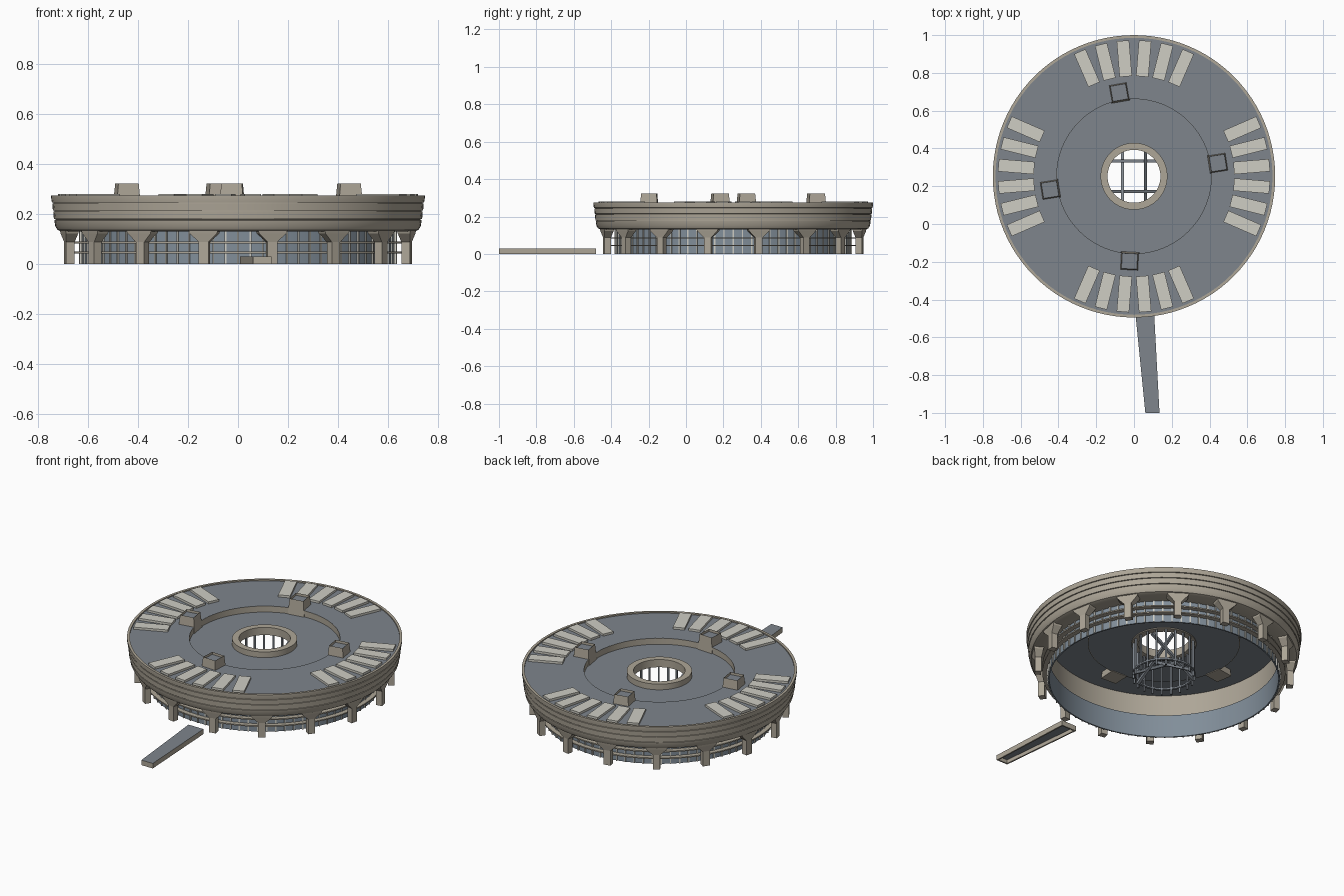
import bpy, bmesh
from math import pi, radians, sin, cos
from mathutils import Matrix, Vector

if "Cube" in bpy.data.objects:
    bpy.data.objects.remove(bpy.data.objects["Cube"])

CENTRE = Vector((0, 0.2525, 0))


def material(name, rgb):
    m = bpy.data.materials.new(name)
    m.use_nodes = True
    m.diffuse_color = (*rgb, 1)
    m.node_tree.nodes["Principled BSDF"].inputs["Base Color"].default_value = (*rgb, 1)
    return m


CONCRETE = material("warm concrete", (0.42, 0.38, 0.31))
SLATE = material("slate grey", (0.21, 0.235, 0.265))
GLASS = material("blue grey glass", (0.22, 0.27, 0.32))
PALE = material("pale panel", (0.62, 0.61, 0.55))


def finish(name, bm, mats, smooth=False, at=CENTRE):
    bmesh.ops.recalc_face_normals(bm, faces=bm.faces)
    mesh = bpy.data.meshes.new(name)
    bm.to_mesh(mesh)
    bm.free()
    ob = bpy.data.objects.new(name, mesh)
    ob.location = at
    bpy.context.collection.objects.link(ob)
    for m in mats:
        mesh.materials.append(m)
    if smooth:
        bpy.ops.object.select_all(action='DESELECT')
        ob.select_set(True)
        bpy.context.view_layer.objects.active = ob
        bpy.ops.object.shade_smooth_by_angle(angle=radians(25))
    return ob


def lathe(name, profile, mat, closed=True, segments=96):
    """Revolve (radius, height) points around the building axis."""
    bm = bmesh.new()
    rings = [[bm.verts.new((r * cos(2 * pi * i / segments), r * sin(2 * pi * i / segments), z))
              for i in range(segments)] for r, z in profile]
    pairs = list(zip(rings, rings[1:])) + ([(rings[-1], rings[0])] if closed else [])
    for a, b in pairs:
        for i in range(segments):
            j = (i + 1) % segments
            bm.faces.new((a[i], a[j], b[j], b[i]))
    return finish(name, bm, [mat], smooth=True)


def frustum(bm, place, z0, size0, z1, size1):
    """Tapered block; sizes are (radial, tangential). Returns its top face."""
    loops = [[bm.verts.new(place @ Vector((sx * s[0] / 2, sy * s[1] / 2, z)))
              for sx, sy in ((-1, -1), (1, -1), (1, 1), (-1, 1))]
             for z, s in ((z0, size0), (z1, size1))]
    a, b = loops
    bm.faces.new(a[::-1])
    for i in range(4):
        j = (i + 1) % 4
        bm.faces.new((a[i], a[j], b[j], b[i]))
    return bm.faces.new(b)


def polar(degrees, radius):
    return Matrix.Rotation(radians(degrees), 4, 'Z') @ Matrix.Translation((radius, 0, 0))


def beam(bm, start, end, width):
    start, end = Vector(start), Vector(end)
    way = end - start
    place = Matrix.Translation(start) @ way.to_track_quat('Z', 'Y').to_matrix().to_4x4()
    frustum(bm, place, 0, (width, width), way.length, (width, width))


# Banded outer wall with a rounded lower edge, shallow grooves and a rim
wall = [(0.63, 0.13), (0.705, 0.13), (0.722, 0.136), (0.731, 0.15)]
for z, r in ((0.175, 0.735), (0.21, 0.739), (0.242, 0.743)):
    wall += [(r, z), (r - 0.004, z + 0.001), (r - 0.004, z + 0.004), (r + 0.002, z + 0.005)]
wall += [(0.7475, 0.262), (0.7475, 0.275), (0.733, 0.275), (0.733, 0.262), (0.63, 0.262)]
lathe("outer_wall", wall, CONCRETE)

# Roof, sunken inner roof and the step between them
lathe("outer_roof", [(0.41, 0.268), (0.734, 0.268), (0.734, 0.262), (0.41, 0.262)], SLATE)
lathe("roof_step", [(0.409, 0.268), (0.409, 0.226), (0.413, 0.226), (0.413, 0.267)], CONCRETE)
lathe("inner_roof", [(0.15, 0.232), (0.41, 0.232), (0.41, 0.226), (0.15, 0.226)], SLATE)
lathe("roof_opening_ring", [(0.14, 0.22), (0.177, 0.22), (0.177, 0.266), (0.14, 0.266)], CONCRETE)

# Glazed drum, with horizontal rails and pale mullions outside
lathe("glass_drum", [(0.63, 0), (0.63, 0.135), (0.622, 0.135), (0.622, 0)], GLASS)
for i, z in enumerate((0.042, 0.082)):
    lathe(f"rail_{i + 1}", [(0.632, z), (0.66, z), (0.66, z + 0.007), (0.632, z + 0.007)], CONCRETE)
bm = bmesh.new()
for i in range(80):
    frustum(bm, polar(i * 4.5, 0.63), 0, (0.012, 0.007), 0.13, (0.012, 0.007))
finish("mullions", bm, [PALE])

# Columns with flared heads
bm = bmesh.new()
for i in range(16):
    place = polar(11.25 + 22.5 * i, 0.688)
    frustum(bm, place, 0, (0.035, 0.04), 0.088, (0.035, 0.04))
    frustum(bm, place, 0.088, (0.035, 0.04), 0.122, (0.05, 0.11))
    frustum(bm, place, 0.122, (0.05, 0.11), 0.136, (0.055, 0.12))
finish("columns", bm, [CONCRETE])

# Four fans of six pale roof panels
bm = bmesh.new()
for side in range(4):
    for k in range(6):
        frustum(bm, polar(side * 90 + (k - 2.5) * 9.4, 0.625), 0.266, (0.19, 0.066), 0.281, (0.19, 0.066))
finish("roof_panels", bm, [PALE])

# Tapered roof vents, each with a sunken top
bm = bmesh.new()
for angle in (9, 100, 189, 267):
    top = frustum(bm, polar(angle, 0.45), 0.222, (0.1, 0.1), 0.323, (0.082, 0.082))
    bmesh.ops.inset_individual(bm, faces=[top], thickness=0.012)
    bmesh.ops.inset_individual(bm, faces=[top], thickness=0.0005, depth=-0.015)
    top.material_index = 1
finish("roof_vents", bm, [CONCRETE, SLATE])

# Central cage: posts, foot ring and crossing sloped beams
bm = bmesh.new()
for i in range(20):
    frustum(bm, polar(i * 18, 0.165), 0, (0.01, 0.01), 0.225, (0.01, 0.01))
for s in (-1, 1):
    beam(bm, (s * 0.06, -0.15, 0.11 - s * 0.09), (s * 0.06, 0.15, 0.11 + s * 0.09), 0.016)
    beam(bm, (-0.15, s * 0.08, 0.11 - s * 0.09), (0.15, s * 0.08, 0.11 + s * 0.09), 0.016)
finish("central_cage", bm, [SLATE])
lathe("cage_ring", [(0.158, 0.03), (0.172, 0.03), (0.172, 0.04), (0.158, 0.04)], SLATE, segments=48)

# Entrance walkway: hollow underneath, concrete sides and slate deck
bm = bmesh.new()
outline = [(0.06, -1), (0.135, -1), (0.107, -0.48), (0.008, -0.48)]
bottom = [bm.verts.new((x, y, 0)) for x, y in outline]
deck = [bm.verts.new((x, y, 0.03)) for x, y in outline]
bm.faces.new(deck)
for i in range(4):
    j = (i + 1) % 4
    bm.faces.new((bottom[i], bottom[j], deck[j], deck[i]))
bm.normal_update()
for f in bm.faces:
    f.material_index = 1 if abs(f.normal.z) > 0.5 else 0
walkway = finish("walkway", bm, [CONCRETE, SLATE], at=(0, 0, 0))
shell = walkway.modifiers.new("thickness", 'SOLIDIFY')
shell.thickness = 0.012
